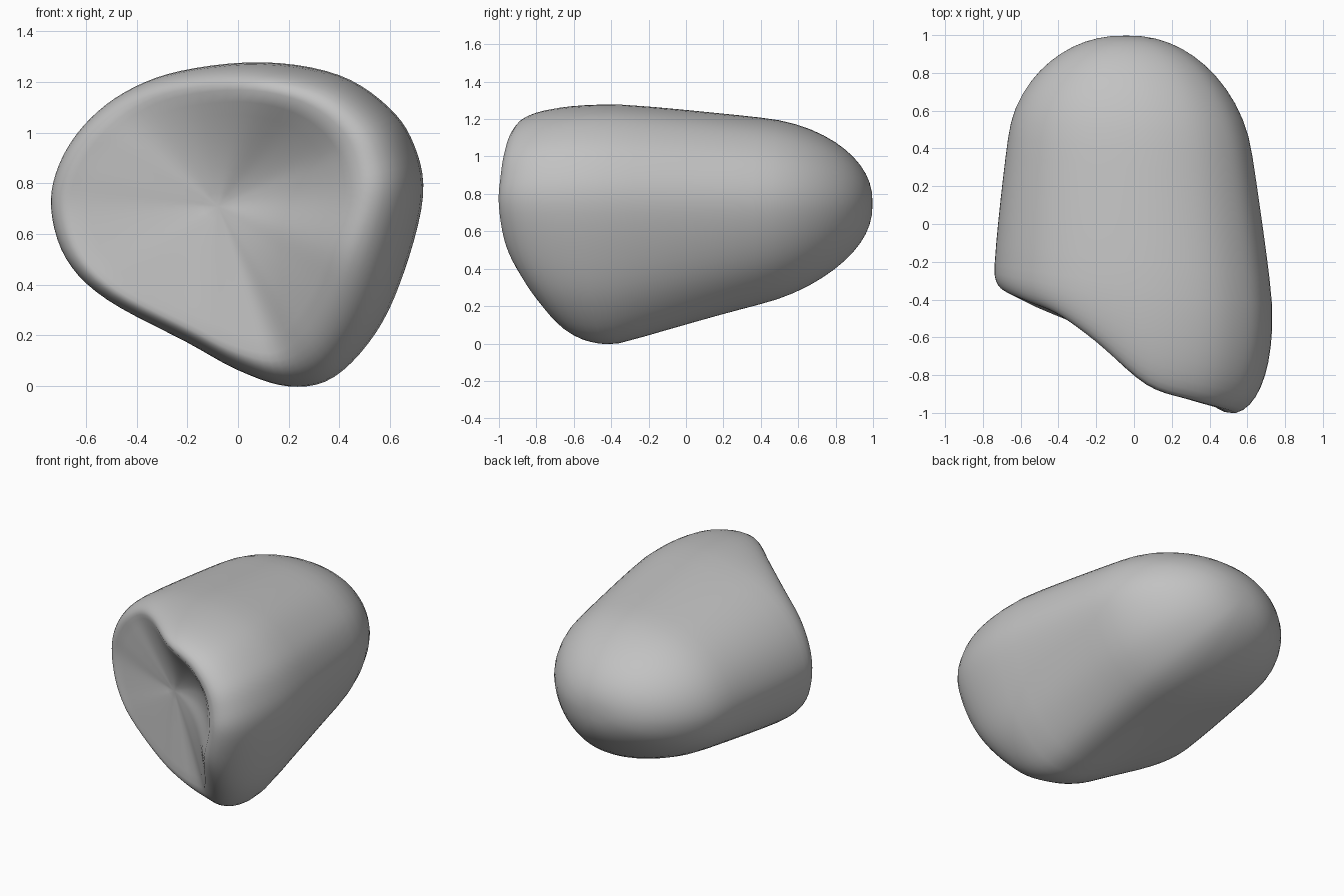
import bpy, bmesh, math
from mathutils import Vector

if "Cube" in bpy.data.objects:
    bpy.data.objects.remove(bpy.data.objects["Cube"])

# Widest outline of the boulder: x, z, y of the front rim there, and rim inset scale
OUTLINE = [(.735, .75, -1.01, .69), (.70, .95, -1.00, .71), (.60, 1.10, -.98, .74),
           (.40, 1.23, -.94, .77), (.10, 1.28, -.86, .81), (-.23, 1.245, -.62, .83),
           (-.45, 1.16, -.48, .84), (-.61, 1.03, -.42, .84), (-.71, .87, -.38, .85),
           (-.74, .70, -.36, .86), (-.68, .50, -.39, .87), (-.52, .34, -.46, .88),
           (-.20, .17, -.57, .88), (.0, .06, -.59, .86), (.20, -.005, -.61, .82),
           (.38, .03, -.73, .74), (.55, .21, -.87, .69), (.66, .45, -.97, .67)]
BACK = Vector((-.04, .75))      # x, z of the rear end
FACE = Vector((-.08, .71))      # x, z of the middle of the hollow front
FACE_Y = -.57
STEPS = 5                       # points per outline span


def smooth_loop(points):
    """Closed Catmull-Rom curve through the points."""
    pts, out = [Vector(p) for p in points], []
    n = len(pts)
    for i in range(n):
        a, b, c, d = (pts[(i + k) % n] for k in (-1, 0, 1, 2))
        for s in range(STEPS):
            t = s / STEPS
            out.append(.5 * (2 * b + (c - a) * t + (2 * a - 5 * b + 4 * c - d) * t * t
                             + (3 * b - a - 3 * c + d) * t ** 3))
    return out


loop = smooth_loop(OUTLINE)


def widest_y(p):
    return -.34 - .14 * p.x


def rear(p, u):
    """Tapering rear body with a round end; u runs from the rear end to the widest ring."""
    cap = (1 - (1 - min(u / .42, 1)) ** 2) ** .45
    f = cap * (1 - .24 * (1 - u) ** 1.15)
    off = Vector((p.x, p.y)) - BACK
    half = .74 if off.y < 0 else .54
    ang = math.atan2(off.y / half, off.x / .74)
    oval = Vector((.74 * math.cos(ang), half * math.sin(ang)))
    off = off.lerp(oval, .7 * (1 - u))
    squash = .74 if off.y < 0 else .97
    off.y *= squash + (1 - squash) * u ** 1.2
    q = BACK + off * f
    return (q.x, 1 - (1 - widest_y(p)) * u, q.y)


def rim_point(p):
    return FACE.lerp(Vector((p.x, p.y)), p.w)


def lip(p, a):
    """Blunt shoulder from the widest ring to the front rim."""
    c, s = max(math.cos(a), 0) ** .85, math.sin(a) ** .85
    q = Vector((p.x, p.y)).lerp(rim_point(p), 1 - c)
    y = widest_y(p)
    return (q.x, y + (p.z - y) * s, q.y)


def hollow(p, t):
    """Dished front, steeper on the right; t runs from the rim (1) to the middle (0)."""
    q = FACE.lerp(rim_point(p), t)
    return (q.x, FACE_Y + (p.z - FACE_Y) * t ** (1.45 + .45 * p.x), q.y)


rings = [[rear(p, (k / 18) ** 2) for p in loop] for k in range(1, 19)]
rings += [[lip(p, math.pi / 2 * k / 10) for p in loop] for k in range(1, 11)]
rings += [[hollow(p, 1 - k / 9) for p in loop] for k in range(1, 9)]

# Skin the rings and close both ends
bm = bmesh.new()
rows = [[bm.verts.new(c) for c in ring] for ring in rings]
n = len(loop)
for r0, r1 in zip(rows, rows[1:]):
    for i in range(n):
        j = (i + 1) % n
        bm.faces.new((r0[i], r0[j], r1[j], r1[i]))
for row, tip in ((rows[0], (BACK.x, 1, BACK.y)), (rows[-1], (FACE.x, FACE_Y, FACE.y))):
    v = bm.verts.new(tip)
    for i in range(n):
        bm.faces.new((row[i], row[(i + 1) % n], v))
bmesh.ops.recalc_face_normals(bm, faces=bm.faces)
mesh = bpy.data.meshes.new("boulder")
bm.to_mesh(mesh)
bm.free()
mesh.shade_smooth()

stone = bpy.data.materials.new("stone_grey")
stone.diffuse_color = (.54, .54, .54, 1)
stone.use_nodes = True
stone.node_tree.nodes["Principled BSDF"].inputs["Base Color"].default_value = stone.diffuse_color
mesh.materials.append(stone)
boulder = bpy.data.objects.new("boulder", mesh)
bpy.context.collection.objects.link(boulder)

# Soften the ridges
soft = boulder.modifiers.new("soften", 'SMOOTH')
soft.factor = .5
soft.iterations = 3
